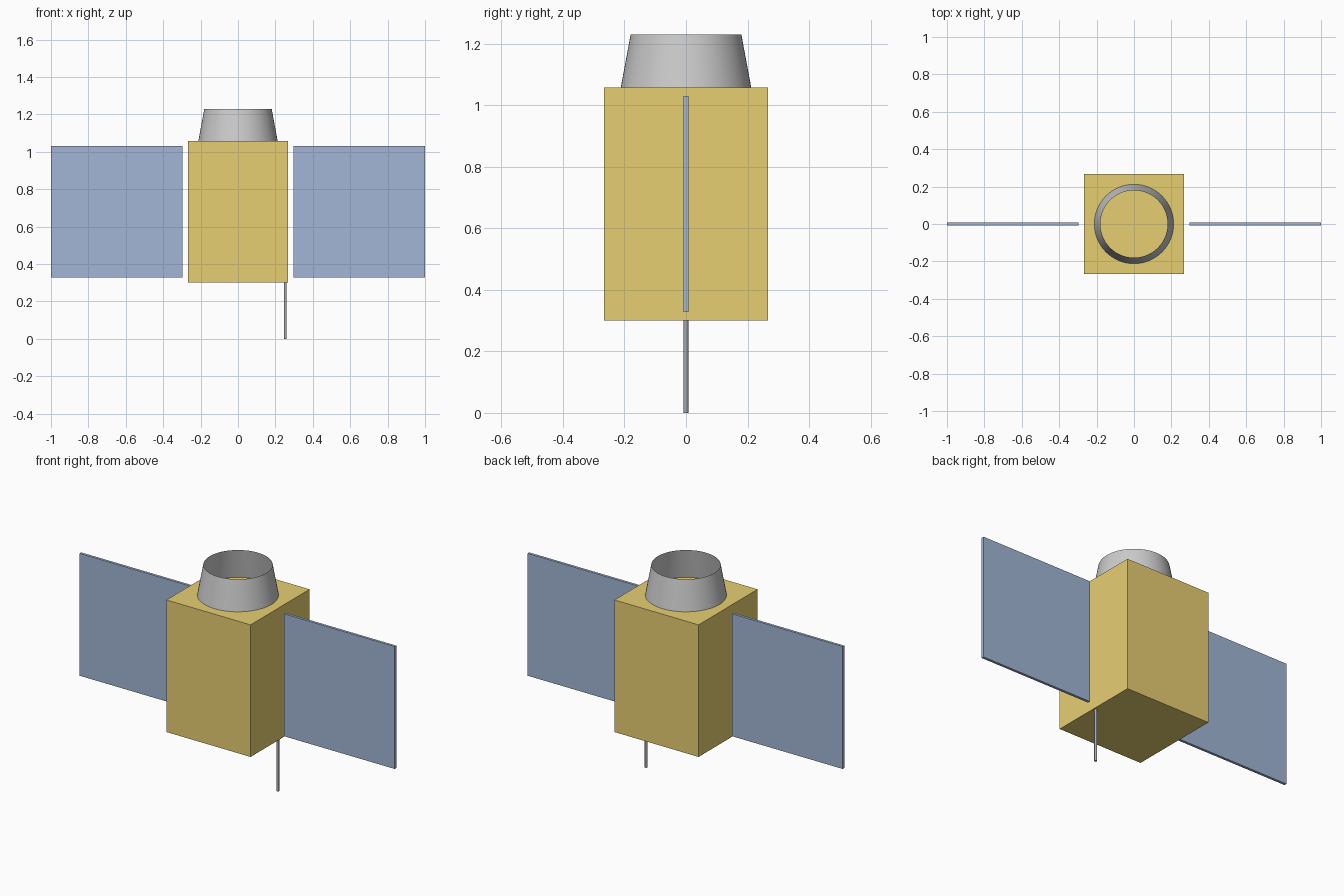
import bpy

if "Cube" in bpy.data.objects:
    bpy.data.objects.remove(bpy.data.objects["Cube"])


def paint(obj, name, rgb):
    mat = bpy.data.materials.get(name) or bpy.data.materials.new(name)
    mat.diffuse_color = (*rgb, 1)
    mat.use_nodes = True
    mat.node_tree.nodes["Principled BSDF"].inputs["Base Color"].default_value = mat.diffuse_color
    obj.data.materials.append(mat)


def box(name, lo, hi):
    centre = [(a + b) / 2 for a, b in zip(lo, hi)]
    bpy.ops.mesh.primitive_cube_add(size=1, location=centre)
    obj = bpy.context.object
    obj.name = name
    obj.scale = [b - a for a, b in zip(lo, hi)]
    bpy.ops.object.transform_apply(location=False, rotation=False, scale=True)
    return obj


# Foil-wrapped main body
body = box("body", (-0.267, -0.267, 0.30), (0.267, 0.267, 1.058))
paint(body, "gold_foil", (0.80, 0.62, 0.17))

# Solar panels, one on each side with a small gap to the body
for side, label in ((-1, "left"), (1, "right")):
    x0, x1 = sorted((side * 0.298, side * 1.0))
    panel = box(label + "_solar_panel", (x0, -0.0075, 0.328), (x1, 0.0075, 1.03))
    paint(panel, "solar_blue", (0.36, 0.47, 0.67))

# Open thin-walled nozzle on top
bpy.ops.mesh.primitive_cone_add(vertices=64, radius1=0.212, radius2=0.18,
                                depth=0.172, end_fill_type='NOTHING',
                                location=(0, 0, 1.144))
nozzle = bpy.context.object
nozzle.name = "nozzle"
bpy.ops.object.shade_smooth_by_angle()

# Thin antenna rod below the body
bpy.ops.mesh.primitive_cylinder_add(vertices=16, radius=0.0075, depth=0.302,
                                    location=(0.253, 0, 0.151))
antenna = bpy.context.object
antenna.name = "antenna"
bpy.ops.object.shade_smooth_by_angle()
paint(antenna, "dark_metal", (0.38, 0.40, 0.44))
